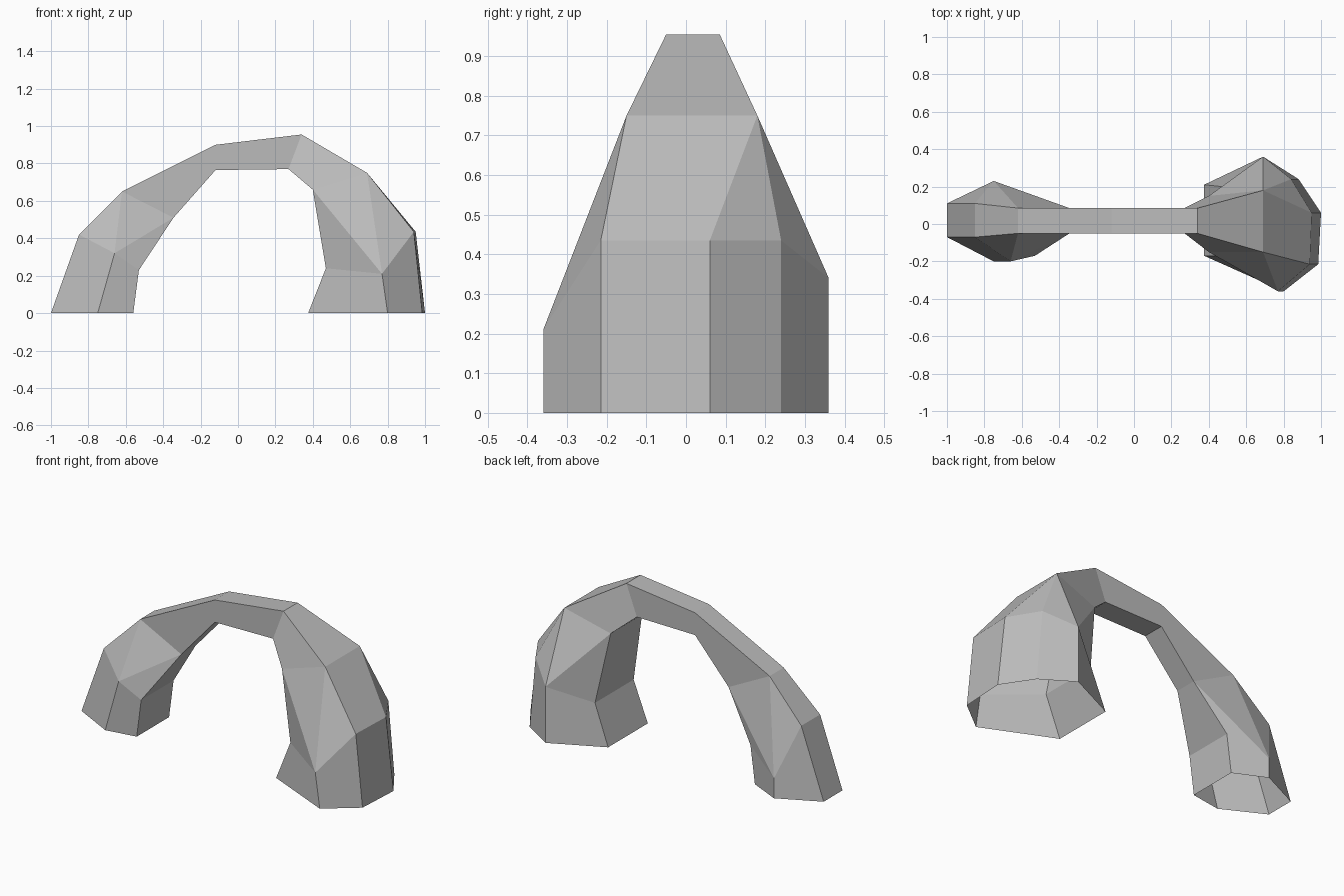
import bpy
import bmesh

cube = bpy.data.objects.get("Cube")
if cube:
    bpy.data.objects.remove(cube, do_unlink=True)

stone = bpy.data.materials.new("grey stone")
stone.use_nodes = True
grey = (0.5, 0.5, 0.5, 1)
stone.diffuse_color = grey
stone.node_tree.nodes["Principled BSDF"].inputs["Base Color"].default_value = grey

bm = bmesh.new()
corner = {}


def point(name, x, y, z):
    corner[name] = bm.verts.new((x, y, z))


def pair(name, x, front, back, z):
    """Front corner gets the capital letter, back corner the small one."""
    point(name, x, front, z)
    point(name.lower(), x, back, z)


def face(names):
    bm.faces.new([corner[n] for n in names])


# Bridge: constant width, top and underside corners
for name, x, z in (("P", -.62, .65), ("Q", -.345, .51), ("A", -.12, .9),
                   ("B", -.12, .765), ("C", .34, .955), ("D", .27, .77)):
    pair(name, x, -.05, .085, z)

# Small leg: outer edge, inner edge, then front and back bulges
pair("R", -.85, -.07, .11, .42)
pair("H", -1, -.07, .11, 0)
pair("T", -.53, -.17, .14, .23)
pair("J", -.56, -.17, .14, 0)
pair("I", -.75, -.2, .23, 0)
point("S", -.66, -.2, .32)
point("s", -.75, .23, .12)

# Large leg: shoulder, inner edge, bulges, outer wall
pair("U", .69, -.15, .18, .75)
pair("W", .4, -.15, .15, .66)
pair("X", .47, -.17, .2, .24)
pair("G", .375, -.17, .21, 0)
point("V", .77, -.36, .21)
point("v", .69, .36, .34)
point("K", .8, -.36, 0)
point("k", .69, .36, 0)
point("L", .94, -.215, .435)
point("l", .84, .24, .435)
point("E", .985, -.215, 0)
point("e", .88, .24, 0)
point("M", .95, .06, .435)
point("F", 1, .06, 0)

# Side facets, repeated on the front and back
for side in ("ACDB", "PABQ", "PQS", "PSR", "QTS", "RSIH", "STJI",
             "CUWD", "UVW", "WVX", "XVKG", "ULV", "LEKV", "LMFE"):
    face(side)
    face([n if n in "MF" else n.lower() for n in reversed(side)])

# Strips across the top and across the underside
for path in ("HRPACU", "JTQBDWXG"):
    for n, m in zip(path, path[1:]):
        face((n, m, m.lower(), n.lower()))

# Outer shoulder facets of the large leg
face("UuML")
face("ulM")

bmesh.ops.recalc_face_normals(bm, faces=bm.faces[:])
mesh = bpy.data.meshes.new("rock_arch")
bm.to_mesh(mesh)
bm.free()
mesh.materials.append(stone)
arch = bpy.data.objects.new("rock_arch", mesh)
bpy.context.collection.objects.link(arch)
